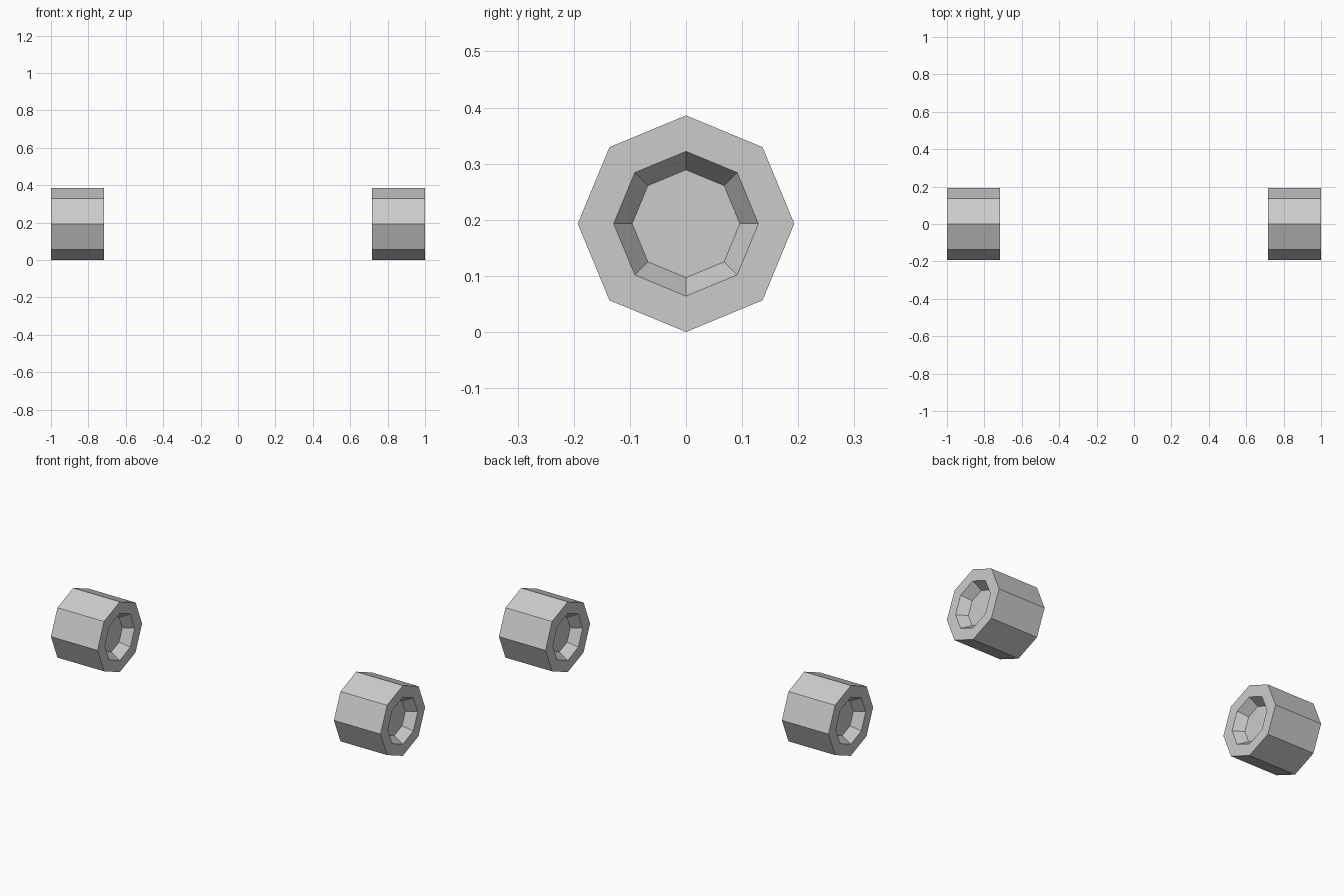
import bpy, bmesh
from math import cos, sin, pi

if "Cube" in bpy.data.objects:
    bpy.data.objects.remove(bpy.data.objects["Cube"])

SIDES = 8
RADIUS = 0.193
INNER, OUTER = 0.717, 1.0   # x extent of the right wheel
DEPTH = 0.052               # depth of the hub recess


def wheel(name, side):
    """Octagonal wheel along x with a tapered hub recess in both faces."""
    # (x, radius) profile from one recess floor over the tread to the other
    profile = [(INNER + DEPTH, 0.096), (INNER, 0.129), (INNER, RADIUS),
               (OUTER, RADIUS), (OUTER, 0.129), (OUTER - DEPTH, 0.096)]
    bm = bmesh.new()
    rings = []
    for x, r in profile:
        rings.append([bm.verts.new((side * x,
                                    r * cos(2 * pi * i / SIDES),
                                    RADIUS + r * sin(2 * pi * i / SIDES)))
                      for i in range(SIDES)])
    # Tread, rims and recess walls
    for a, b in zip(rings, rings[1:]):
        for i in range(SIDES):
            j = (i + 1) % SIDES
            bm.faces.new((a[i], a[j], b[j], b[i]))
    # Recess floors
    bm.faces.new(rings[0])
    bm.faces.new(rings[-1])
    bmesh.ops.recalc_face_normals(bm, faces=bm.faces)
    mesh = bpy.data.meshes.new(name)
    bm.to_mesh(mesh)
    bm.free()
    obj = bpy.data.objects.new(name, mesh)
    bpy.context.collection.objects.link(obj)
    return obj


# Mirrored pair of wheels
wheel("wheel_right", 1)
wheel("wheel_left", -1)
